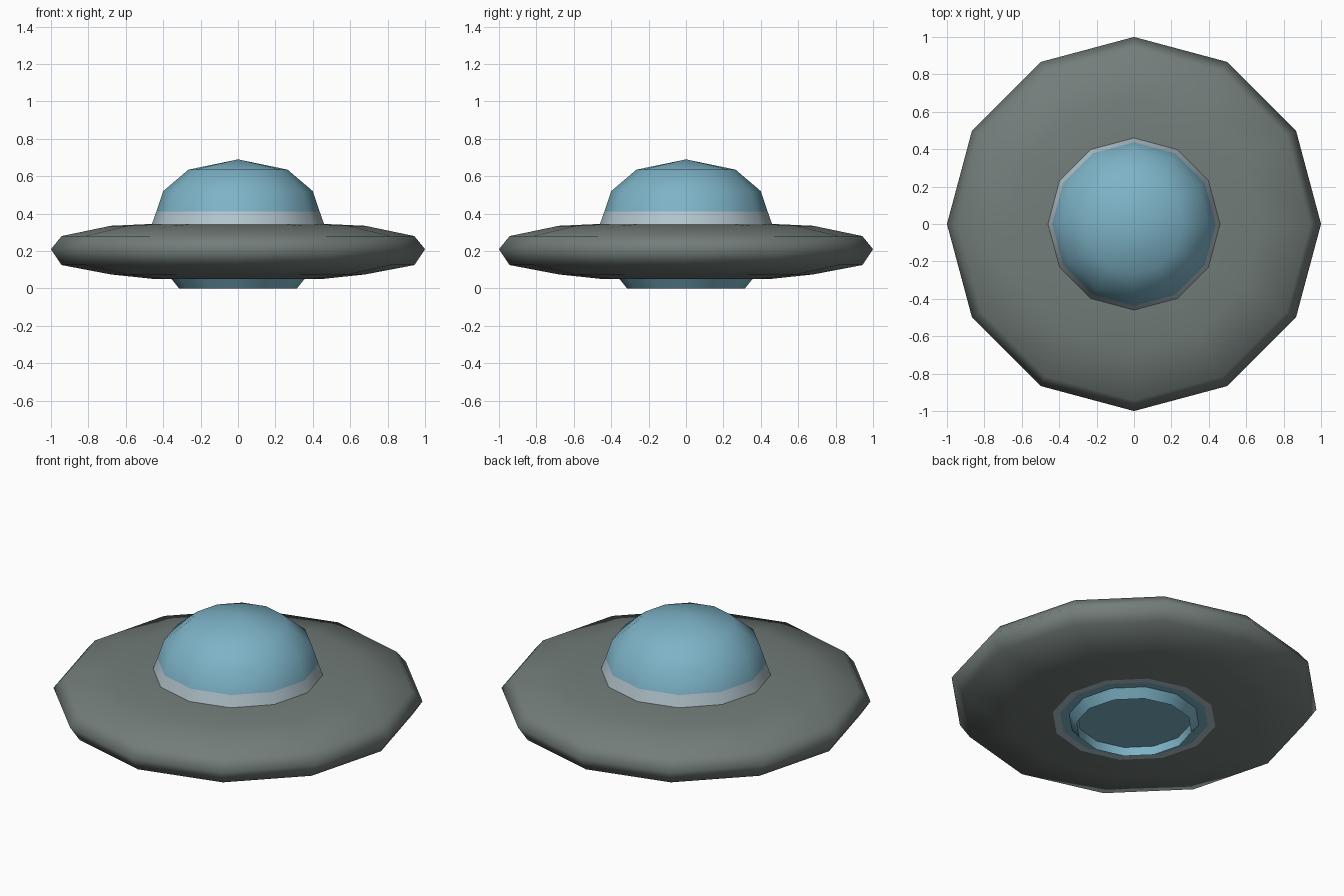
import bpy, bmesh, math

if "Cube" in bpy.data.objects:
    bpy.data.objects.remove(bpy.data.objects["Cube"])

SIDES = 12


def material(name, rgb):
    m = bpy.data.materials.new(name)
    m.diffuse_color = (*rgb, 1.0)
    m.use_nodes = True
    m.node_tree.nodes["Principled BSDF"].inputs["Base Color"].default_value = m.diffuse_color
    return m


GREY = material("hull grey", (0.17, 0.205, 0.195))
BLUE = material("glass blue", (0.205, 0.45, 0.57))
PALE = material("pale trim", (0.45, 0.56, 0.61))


def lathe(name, profile, mat, smooth_angle):
    """Spin an (r, z) profile, listed bottom to top on the outside."""
    bm = bmesh.new()
    rings = []
    for r, z in profile:
        if r == 0:
            rings.append([bm.verts.new((0, 0, z))] * SIDES)
        else:
            rings.append([bm.verts.new((r * math.cos(a), r * math.sin(a), z))
                          for a in (2 * math.pi * i / SIDES for i in range(SIDES))])
    for lo, hi in zip(rings, rings[1:]):
        for i in range(SIDES):
            j = (i + 1) % SIDES
            corners = [lo[i], lo[j], hi[j], hi[i]]
            bm.faces.new(list(dict.fromkeys(corners)))  # triangles at the pole
    me = bpy.data.meshes.new(name)
    bm.to_mesh(me)
    bm.free()
    me.materials.append(mat)
    ob = bpy.data.objects.new(name, me)
    bpy.context.collection.objects.link(ob)
    bpy.ops.object.select_all(action='DESELECT')
    ob.select_set(True)
    bpy.context.view_layer.objects.active = ob
    bpy.ops.object.shade_smooth_by_angle(angle=math.radians(smooth_angle))
    return ob


# Saucer hull with rounded rim
lathe("saucer_hull", [(0.445, 0.05), (0.68, 0.075), (0.943, 0.125), (1.0, 0.21),
                      (0.943, 0.28), (0.68, 0.335), (0.46, 0.345)], GREY, 80)

# Pale collar and blue glass dome, sharing one slope
lathe("dome_collar", [(0.46, 0.345), (0.437, 0.41)], PALE, 40)
lathe("glass_dome", [(0.437, 0.41), (0.40, 0.52), (0.265, 0.635), (0, 0.69)], BLUE, 60)

# Underside: pale ring, blue plate, sloping skirt and recessed disc
lathe("underside_trim", [(0.405, 0.05), (0.445, 0.05)], PALE, 30)
lathe("underside_plate", [(0.355, 0.05), (0.405, 0.05)], BLUE, 30)
lathe("landing_skirt", [(0, 0.05), (0.31, 0.05), (0.315, 0.0), (0.355, 0.05)], BLUE, 35)
